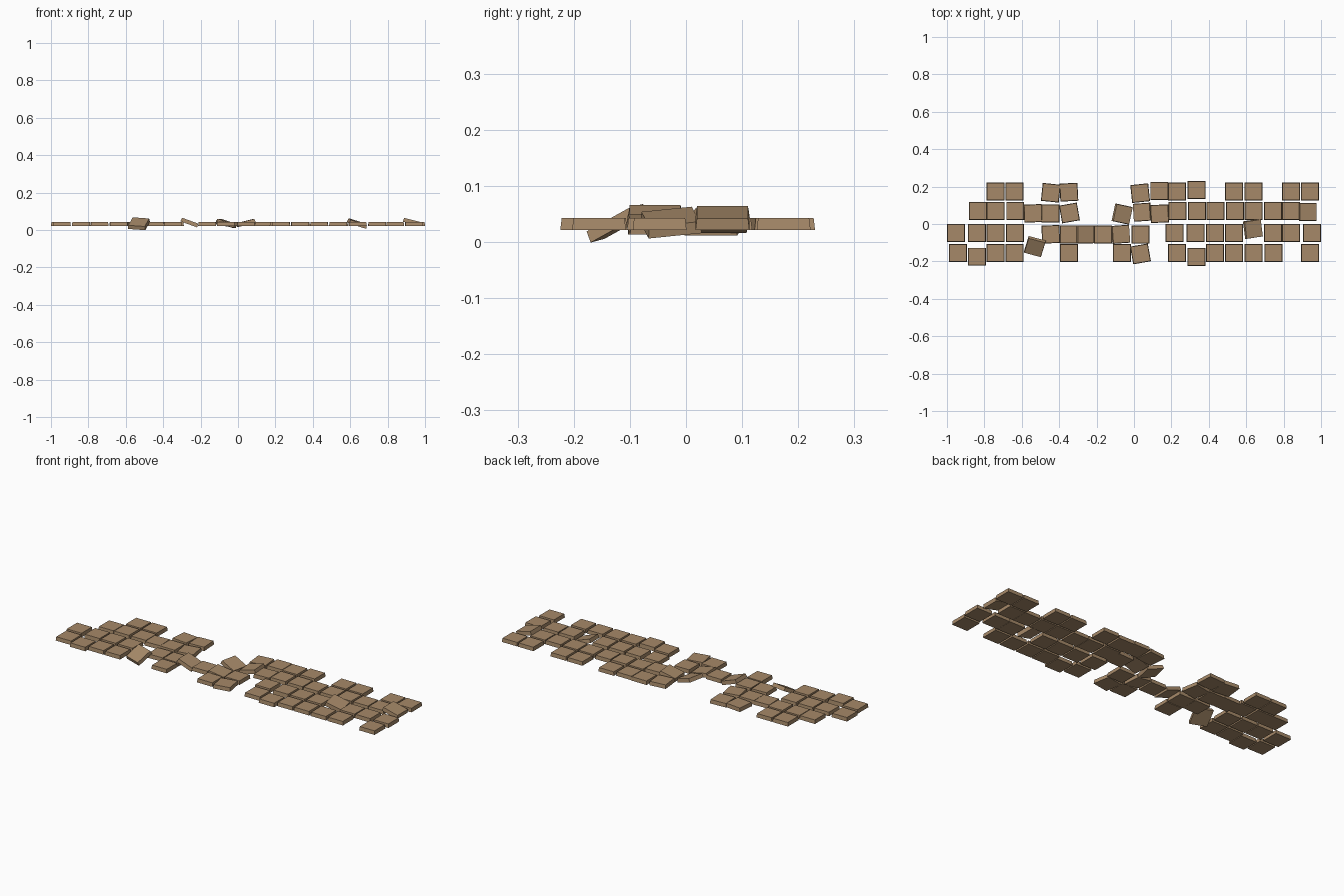
import bpy, bmesh, math

mat = bpy.data.materials.new("brown_stone")
mat.diffuse_color = (0.38, 0.25, 0.14, 1)

# one shared paving slab: a thin block with a slightly narrower top
BASE, TOP, THICK, Z = 0.096, 0.091, 0.021, 0.032
bm = bmesh.new()
bmesh.ops.create_cube(bm, size=1)
for v in bm.verts:
    w = TOP if v.co.z > 0 else BASE
    v.co = (v.co.x * w, v.co.y * w, v.co.z * THICK)
slab = bpy.data.meshes.new("paving_slab")
bm.to_mesh(slab)
bm.free()
slab.materials.append(mat)


def add_slab(x, y, rx=0, ry=0, rz=0, z=Z):
    ob = bpy.data.objects.new("paving_slab", slab)
    ob.location = (x, y, z)
    ob.rotation_euler = [math.radians(a) for a in (rx, ry, rz)]
    bpy.context.collection.objects.link(ob)


# flat slabs, row by row: (row y, x positions)
rows = [
    (0.174, [-0.74, -0.64, 0.23, 0.535, 0.638, 0.84, 0.94]),
    (0.07, [-0.835, -0.74, -0.635, 0.232, 0.337, 0.435, 0.54, 0.64, 0.743, 0.84]),
    (-0.047, [-0.952, -0.84, -0.74, -0.636, 0.217, 0.33, 0.433, 0.535,
              0.743, 0.84, 0.952]),
    (-0.155, [-0.942, -0.74, -0.638, -0.348, -0.065, 0.23, 0.433,
              0.535, 0.64, 0.745, 0.942]),
]
for y, xs in rows:
    for x in xs:
        add_slab(x, y)

# shifted slabs that still lie flat: x, y, turn
for x, y, rz in [(0.135, 0.177, 0), (0.335, 0.182, 0), (-0.445, 0.167, -6),
                 (-0.348, 0.17, 3), (0.033, 0.165, 6), (-0.54, 0.057, 2),
                 (-0.447, 0.057, 0), (-0.345, 0.059, 10), (0.137, 0.055, 2),
                 (-0.445, -0.055, 2), (-0.348, -0.055, 0), (-0.165, -0.056, 0),
                 (0.035, -0.057, 0), (-0.84, -0.175, 0), (0.333, -0.176, 0),
                 (0.035, -0.16, 10)]:
    add_slab(x, y, rz=rz)

# loose slabs tipped out of the floor
add_slab(-0.53, -0.122, 28, 4, -15, 0.034)
add_slab(0.637, -0.027, 6, 17, 9, 0.035)
add_slab(-0.26, -0.055, 0, 20, 0, 0.04)
add_slab(-0.07, -0.055, 0, 10, 4, 0.032)
add_slab(-0.062, 0.053, 0, 18, -12, 0.036)
add_slab(0.043, 0.063, 0, -14, 4, 0.038)
add_slab(0.93, 0.065, 0, 14, 0, 0.043)
